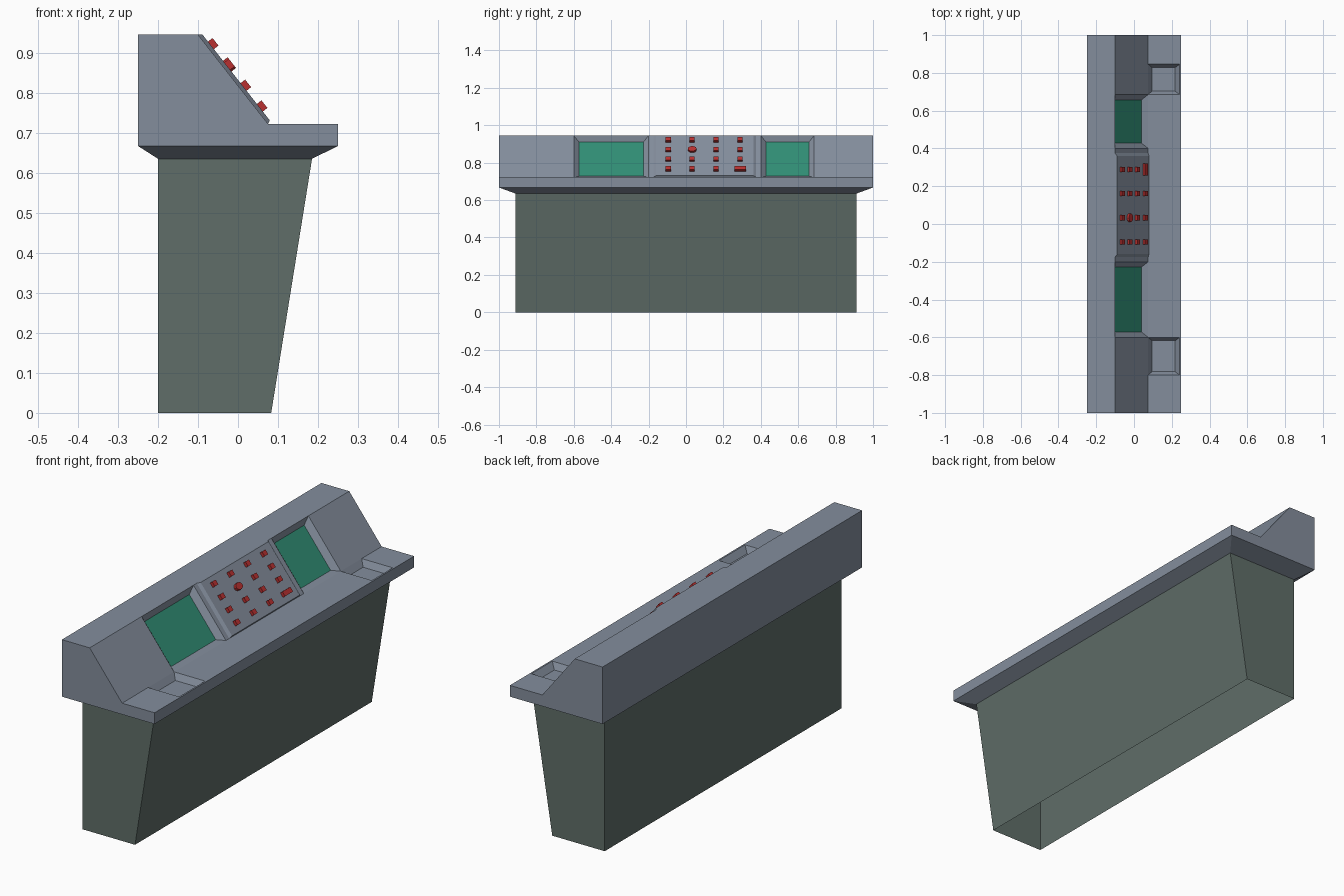
import bpy, bmesh, math
from mathutils import Vector, Matrix

if "Cube" in bpy.data.objects:
    bpy.data.objects.remove(bpy.data.objects["Cube"])


def mat(name, rgb):
    m = bpy.data.materials.new(name)
    m.diffuse_color = (*rgb, 1)
    m.use_nodes = True
    m.node_tree.nodes["Principled BSDF"].inputs["Base Color"].default_value = m.diffuse_color
    return m


GREY = mat("blue grey metal", (0.23, 0.27, 0.335))
BASE = mat("dark green grey", (0.115, 0.155, 0.14))
GREEN = mat("screen green", (0.03, 0.27, 0.175))
RED = mat("button red", (0.48, 0.03, 0.03))


def finish(bm, name, *mats):
    bmesh.ops.remove_doubles(bm, verts=bm.verts, dist=1e-5)
    bmesh.ops.recalc_face_normals(bm, faces=bm.faces)
    me = bpy.data.meshes.new(name)
    bm.to_mesh(me)
    bm.free()
    for m in mats:
        me.materials.append(m)
    ob = bpy.data.objects.new(name, me)
    bpy.context.collection.objects.link(ob)
    return ob


def face(bm, pts, mi=0):
    f = bm.faces.new([bm.verts.new(p) for p in pts])
    f.material_index = mi


def bridge(bm, a, b, mi=0):
    """Ring of quads between two loops of equal length."""
    for i in range(len(a)):
        j = (i + 1) % len(a)
        face(bm, (a[i], a[j], b[j], b[i]), mi)


def rect(x0, x1, y, z):
    return [Vector(p) for p in ((x0, -y, z), (x1, -y, z), (x1, y, z), (x0, y, z))]


# console shell: side profile swept along y, with screen and tray recesses
PROFILE = [(-.25, .667), (-.25, .945), (-.10, .945), (.075, .722),
           (.242, .722), (.25, .722), (.25, .667)]
CUTS = [-1, -.8, -.6, -.2, .4, .685, .846, 1]
KIND = ["", "tray", "screen", "", "screen", "tray", ""]
ANG = math.atan2(.223, .175)
T = Vector((math.cos(ANG), 0, -math.sin(ANG)))   # down the slope
N = Vector((math.sin(ANG), 0, math.cos(ANG)))    # out of the slope
TOP = Vector((-.10, 0, .945))
SLOPE = math.hypot(.175, .223)


def on_slope(s, y, n=0):
    return TOP + T * s + N * n + Vector((0, y, 0))


bm = bmesh.new()
for (y0, y1), kind in zip(zip(CUTS, CUTS[1:]), KIND):
    for i, (a, b) in enumerate(zip(PROFILE, PROFILE[1:])):
        outer = [Vector((a[0], y0, a[1])), Vector((b[0], y0, b[1])),
                 Vector((b[0], y1, b[1])), Vector((a[0], y1, a[1]))]
        if kind == "screen" and i == 2:
            u, w, s, d = y0 + .028, y1 - .028, .026, -.0245
            inner = [on_slope(s, u, d), on_slope(SLOPE - s, u, d),
                     on_slope(SLOPE - s, w, d), on_slope(s, w, d)]
            bridge(bm, outer, inner)
            face(bm, inner, 1)
        elif kind == "tray" and i == 3:
            u, w = y0 + .018, y1 - .018
            inner = [Vector((x, y, .692)) for x, y in
                     ((.095, u), (.218, u), (.218, w), (.095, w))]
            bridge(bm, outer, inner)
            face(bm, inner)
        else:
            face(bm, outer)
for y in (-1, 1):
    face(bm, [(x, y, z) for x, z in PROFILE])
# sloping underside down to the pedestal
NECK = rect(-.2, .185, .912, .635)
bridge(bm, rect(-.25, .25, 1, .667), NECK)
finish(bm, "console_top", GREY, GREEN)

# pedestal, open below
bm = bmesh.new()
bridge(bm, NECK, rect(-.2, .083, .912, 0))
finish(bm, "pedestal", BASE)

# raised keypad plate with chamfered rim
bm = bmesh.new()
low = [on_slope(s, y) for s, y in ((0, -.175), (SLOPE, -.175), (SLOPE, .375), (0, .375))]
high = [on_slope(s, y, .009) for s, y in
        ((.006, -.16), (SLOPE - .004, -.16), (SLOPE - .004, .36), (.006, .36))]
bridge(bm, low, high)
face(bm, high)
finish(bm, "keypad_plate", GREY)

# 4 x 4 buttons, one round and one wide
bm = bmesh.new()
for r in range(4):
    for c in range(4):
        m = (Matrix.Translation(on_slope(.041 + .066 * r, -.095 + .128 * c, .0155))
             @ Matrix.Rotation(ANG, 4, 'Y'))
        if (r, c) == (1, 1):
            bmesh.ops.create_cone(bm, cap_ends=True, segments=12, radius1=.5, radius2=.5, depth=1,
                                  matrix=m @ Matrix.Diagonal((.034, .046, .016, 1)))
        else:
            wide = .062 if (r, c) == (3, 3) else .027
            bmesh.ops.create_cube(bm, size=1, matrix=m @ Matrix.Diagonal((.024, wide, .016, 1)))
finish(bm, "buttons", RED)
